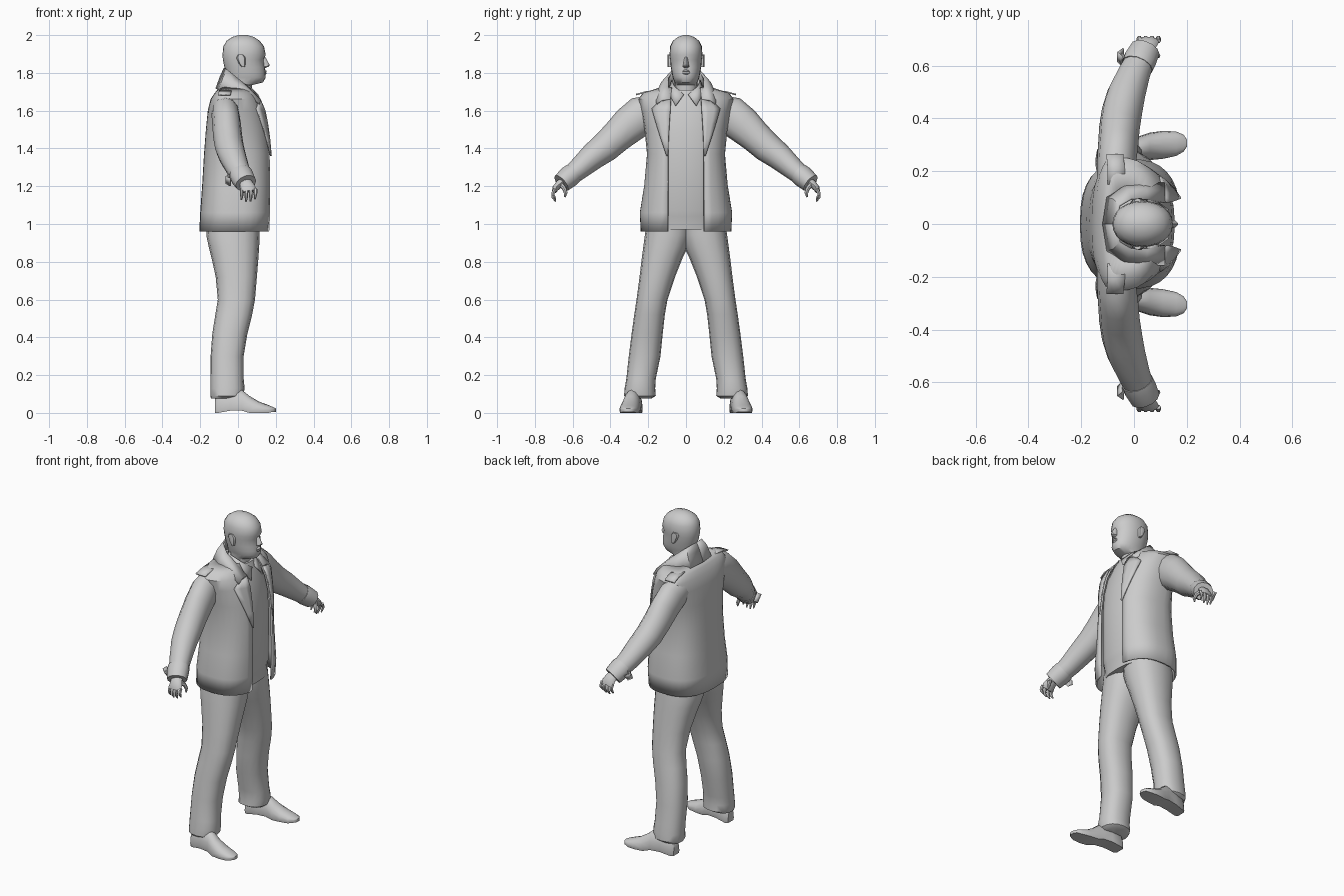
import bpy, bmesh, math
from mathutils import Vector

grey = bpy.data.materials.new("plain_grey")
grey.diffuse_color = (0.6, 0.6, 0.6, 1)


def spow(v, p):
    return math.copysign(abs(v) ** p, v)


def loft(name, rings, closed=True, caps=True, mirror=False, thick=0):
    """Skin a list of equal-length point rings."""
    bm = bmesh.new()
    vs = [[bm.verts.new(p) for p in r] for r in rings]
    n = len(vs[0])
    for a, b in zip(vs, vs[1:]):
        for i in range(n if closed else n - 1):
            j = (i + 1) % n
            bm.faces.new((a[i], a[j], b[j], b[i]))
    if closed and caps:
        bm.faces.new(vs[0][::-1])
        bm.faces.new(vs[-1])
    bmesh.ops.recalc_face_normals(bm, faces=bm.faces)
    me = bpy.data.meshes.new(name)
    bm.to_mesh(me)
    bm.free()
    me.materials.append(grey)
    ob = bpy.data.objects.new(name, me)
    bpy.context.collection.objects.link(ob)
    if thick:
        m = ob.modifiers.new("thickness", 'SOLIDIFY')
        m.thickness, m.offset = thick, 0
    if mirror:
        m = ob.modifiers.new("mirror", 'MIRROR')
        m.use_axis = (False, True, False)
        m.use_mirror_merge = False
    return ob


def ring(z, xb, xf, ry, cx=None, cy=0, e=2.0, gap=0, count=20):
    """Horizontal rounded section, optionally open at the front."""
    cx = (xb + xf) / 2 if cx is None else cx
    t0 = math.asin((gap / ry) ** (e / 2)) if gap else 0
    pts = []
    for i in range(count):
        f = i / (count - 1) if gap else i / count
        t = t0 + (2 * math.pi - 2 * t0) * f
        c, s = spow(math.cos(t), 2 / e), spow(math.sin(t), 2 / e)
        pts.append((cx + c * ((xf - cx) if c > 0 else (cx - xb)), cy + ry * s, z))
    return pts


def tube(name, path, mirror=True, count=12):
    """Tube through rows of (x, y, z, radius along x, radius across)."""
    P = [Vector(p[:3]) for p in path]
    rings = []
    for i, p in enumerate(path):
        d = (P[min(i + 1, len(P) - 1)] - P[max(i - 1, 0)]).normalized()
        u = Vector((1, 0, 0))
        u = (u - d * u.dot(d)).normalized()
        v = d.cross(u)
        rings.append([P[i] + u * p[3] * math.cos(a) + v * p[4] * math.sin(a)
                      for a in (2 * math.pi * k / count for k in range(count))])
    return loft(name, rings, mirror=mirror)


# Open jacket: z, back, front, half width, centre, half opening
JACKET = [(0.96, -0.20, 0.167, 0.235, -0.01, 0.095), (1.06, -0.195, 0.172, 0.24, -0.01, 0.095),
          (1.2, -0.185, 0.174, 0.217, -0.01, 0.095), (1.37, -0.175, 0.174, 0.202, -0.02, 0.095),
          (1.5, -0.165, 0.158, 0.215, -0.04, 0.092), (1.6, -0.155, 0.135, 0.235, -0.06, 0.085),
          (1.66, -0.14, 0.108, 0.248, -0.07, 0.08), (1.69, -0.12, 0.085, 0.225, -0.07, 0.078),
          (1.72, -0.095, 0.07, 0.13, -0.04, 0.075)]
loft("jacket", [ring(z, b, f, w, c, e=2.6, gap=g, count=31) for z, b, f, w, c, g in JACKET],
     closed=False, thick=0.01)


def front_x(y, z):
    """Depth of the jacket front at a given side position and height."""
    for a, b in zip(JACKET, JACKET[1:]):
        if a[0] <= z <= b[0]:
            t = (z - a[0]) / (b[0] - a[0])
            f, w, c = (a[k] + (b[k] - a[k]) * t for k in (2, 3, 4))
            return c + (f - c) * (1 - min(1, y / w) ** 2.6) ** (1 / 2.6)
    return 0


# Lapels lying on the jacket front
inner = [(0.095, 1.36), (0.092, 1.45), (0.088, 1.53), (0.083, 1.6), (0.08, 1.66)]
outer = [(0.102, 1.36), (0.132, 1.45), (0.157, 1.53), (0.18, 1.61), (0.145, 1.645)]
loft("lapel", [[(front_x(y0 + (y1 - y0) * k / 3, z0 + (z1 - z0) * k / 3) + 0.012,
                 y0 + (y1 - y0) * k / 3, z0 + (z1 - z0) * k / 3) for k in range(4)]
               for (y0, z0), (y1, z1) in zip(inner, outer)],
     closed=False, mirror=True, thick=0.008)

# Turned-up jacket collar around the neck
top = [(-0.07, 0, 1.825), (-0.055, 0.07, 1.815), (-0.01, 0.095, 1.775), (0.05, 0.092, 1.725), (0.115, 0.08, 1.66)]
low = [(-0.115, 0, 1.715), (-0.1, 0.1, 1.71), (-0.04, 0.148, 1.7), (0.04, 0.155, 1.69), (0.115, 0.155, 1.635)]
mid = [Vector(a) * 0.55 + Vector(b) * 0.45 + Vector((0, 0.008, 0.008)) for a, b in zip(top, low)]
mid[0].y = 0
loft("jacket_collar", [top, mid, low], closed=False, mirror=True, thick=0.01)

# Shirt and its collar points
SHIRT = [(0.97, -0.15, 0.13, 0.17), (1.04, -0.15, 0.14, 0.17), (1.07, -0.15, 0.15, 0.17),
         (1.37, -0.14, 0.155, 0.165), (1.5, -0.13, 0.145, 0.165), (1.6, -0.12, 0.125, 0.15),
         (1.66, -0.1, 0.105, 0.12), (1.71, -0.06, 0.085, 0.075)]
loft("shirt", [ring(z, b, f, w, e=2.8) for z, b, f, w in SHIRT])
loft("shirt_collar", [[(-0.055, 0, 1.78), (0.0, 0.075, 1.76), (0.06, 0.062, 1.73), (0.105, 0.012, 1.685)],
                      [(-0.07, 0, 1.71), (0.0, 0.095, 1.70), (0.085, 0.085, 1.68), (0.13, 0.055, 1.625)]],
     closed=False, mirror=True, thick=0.006)

# Sleeves, cuffs and shoulder straps
tube("sleeve", [(-0.07, 0.17, 1.6, 0.07, 0.085), (-0.066, 0.235, 1.575, 0.074, 0.104),
                (-0.06, 0.30, 1.525, 0.076, 0.098), (-0.055, 0.365, 1.465, 0.077, 0.086),
                (-0.045, 0.43, 1.405, 0.077, 0.08), (-0.03, 0.49, 1.36, 0.073, 0.072),
                (0.0, 0.57, 1.29, 0.062, 0.058), (0.035, 0.645, 1.228, 0.052, 0.048)])
tube("cuff", [(0.012, 0.598, 1.268, 0.062, 0.056), (0.022, 0.62, 1.25, 0.064, 0.058),
              (0.042, 0.66, 1.216, 0.058, 0.052)])
loft("cuff_strap", [[(x, 0.60 + t, 1.225 - t * 0.8), (x, 0.635 + t, 1.265 - t * 0.8)]
                    for x, t in ((-0.045, 0.0), (-0.062, 0.015), (-0.04, 0.03))],
     closed=False, mirror=True, thick=0.006)
loft("shoulder_strap", [[(x, 0.15, 1.705), (x, 0.21, 1.7), (x - 0.005, 0.265, 1.685)]
                        for x in (-0.1, -0.07, -0.035)], closed=False, mirror=True, thick=0.008)

# Hands with curled fingers
tube("palm", [(0.035, 0.645, 1.23, 0.03, 0.022), (0.045, 0.67, 1.212, 0.036, 0.022),
              (0.052, 0.69, 1.19, 0.042, 0.018), (0.055, 0.698, 1.172, 0.04, 0.012)], count=10)
for k, drop in enumerate((0.01, 0.0, 0.002, 0.014)):
    x = 0.02 + 0.024 * k
    tube("finger_%d" % (k + 1), [(x, 0.693, 1.186, 0.01, 0.01), (x, 0.704, 1.163, 0.01, 0.01),
                                 (x, 0.704, 1.142 + drop, 0.009, 0.009),
                                 (x - 0.002, 0.69, 1.118 + drop, 0.004, 0.004)], count=6)
tube("thumb", [(0.06, 0.665, 1.21, 0.014, 0.014), (0.082, 0.645, 1.19, 0.012, 0.012),
               (0.09, 0.637, 1.165, 0.01, 0.01), (0.092, 0.641, 1.142, 0.004, 0.004)], count=7)

# Trouser legs: z, back, front, inner side, outer side
LEG = [(0.075, -0.143, 0.01, 0.185, 0.31), (0.09, -0.146, 0.028, 0.16, 0.328),
       (0.13, -0.146, 0.035, 0.163, 0.325), (0.18, -0.146, 0.03, 0.16, 0.316),
       (0.3, -0.145, 0.03, 0.135, 0.303), (0.42, -0.136, 0.05, 0.123, 0.288),
       (0.52, -0.12, 0.075, 0.112, 0.274), (0.6, -0.107, 0.09, 0.098, 0.262),
       (0.72, -0.118, 0.1, 0.058, 0.246), (0.82, -0.14, 0.108, 0.018, 0.234),
       (0.88, -0.155, 0.112, -0.01, 0.226), (0.94, -0.168, 0.115, -0.03, 0.218),
       (1.02, -0.165, 0.115, -0.04, 0.205)]
loft("trouser_leg", [ring(z, b, f, (o - i) / 2, cy=(o + i) / 2, e=2.3, count=16)
                     for z, b, f, i, o in LEG], mirror=True)

# Shoes: x, centre y, half width, height
SHOE = [(-0.122, 0.268, 0.028, 0.08), (-0.105, 0.27, 0.041, 0.11), (-0.04, 0.277, 0.045, 0.13),
        (0.02, 0.286, 0.047, 0.122), (0.06, 0.294, 0.052, 0.09), (0.11, 0.3, 0.053, 0.06),
        (0.16, 0.304, 0.046, 0.042), (0.188, 0.306, 0.032, 0.03), (0.2, 0.306, 0.014, 0.022)]
shoe_rings = []
for x, cy, w, h in SHOE:
    lift = 0.012 if -0.06 < x < 0.04 else 0.006 if x > 0.18 else 0
    r = [(x, cy - w * 0.92, lift), (x, cy + w * 0.92, lift), (x, cy + w, lift + 0.014)]
    for k in range(1, 8):
        a = math.pi * k / 8
        z0 = lift + 0.014
        r.append((x, cy + w * math.cos(a), z0 + max(0.004, h - z0) * math.sin(a) ** 0.9))
    shoe_rings.append(r + [(x, cy - w, lift + 0.014)])
loft("shoe", shoe_rings, mirror=True)

# Head and neck
HEAD = [(1.66, -0.05, 0.07, 0.06), (1.735, -0.052, 0.075, 0.06), (1.75, -0.054, 0.132, 0.06),
        (1.775, -0.058, 0.147, 0.07), (1.8, -0.063, 0.144, 0.075), (1.83, -0.072, 0.142, 0.08),
        (1.87, -0.08, 0.136, 0.084), (1.895, -0.082, 0.147, 0.087), (1.94, -0.078, 0.138, 0.084),
        (1.97, -0.06, 0.115, 0.069), (1.99, -0.03, 0.085, 0.044), (2.0, 0.005, 0.05, 0.014)]
loft("head", [ring(z, b, f, w, e=2.1, count=24) for z, b, f, w in HEAD])
loft("nose", [ring(z, 0.11, f, w, count=8) for z, f, w in
              ((1.826, 0.144, 0.012), (1.834, 0.164, 0.018), (1.842, 0.168, 0.015), (1.885, 0.144, 0.009))])
loft("lips", [ring(z, 0.11, f, w, count=8) for z, f, w in
              ((1.79, 0.145, 0.015), (1.798, 0.152, 0.024), (1.804, 0.149, 0.026),
               (1.81, 0.153, 0.022), (1.818, 0.144, 0.012))])
loft("ear", [ring(z, x - w, x + w, 0.015, cy=0.083, count=8) for z, x, w in
             ((1.83, 0.028, 0.008), (1.85, 0.022, 0.018), (1.88, 0.016, 0.025), (1.897, 0.014, 0.014))],
     mirror=True)

# Smooth shading with crisp creases
for ob in bpy.context.scene.objects:
    ob.select_set(True)
bpy.context.view_layer.objects.active = bpy.data.objects["jacket"]
bpy.ops.object.shade_smooth_by_angle(angle=math.radians(40))
